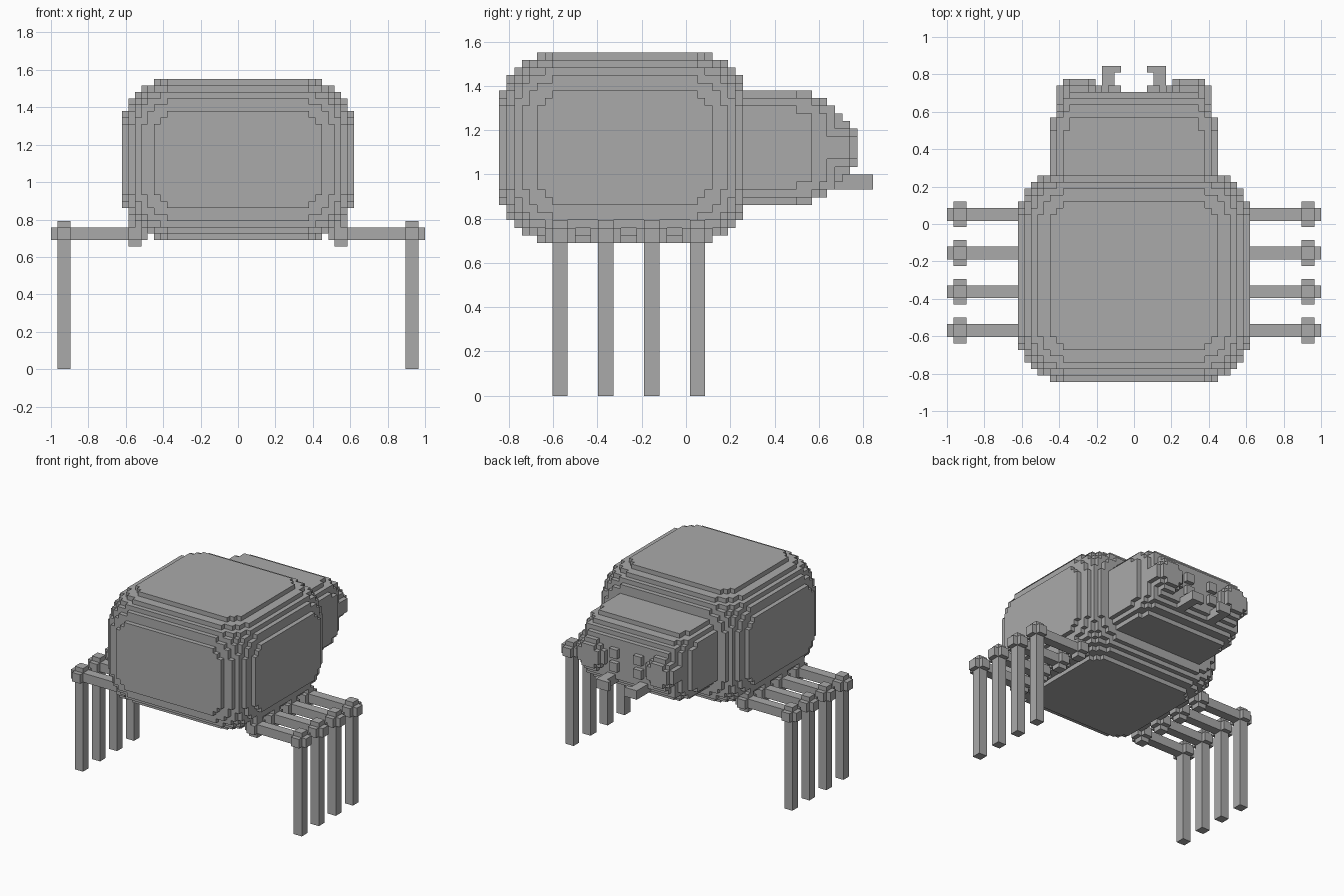
import bpy, bmesh, math
from mathutils import Vector

V = 2 / 58  # size of one block

if "Cube" in bpy.data.objects:
    bpy.data.objects.remove(bpy.data.objects["Cube"], do_unlink=True)

grey = bpy.data.materials.new("plain_grey")
grey.use_nodes = True
colour = (0.4, 0.4, 0.4, 1)
grey.diffuse_color = colour
grey.node_tree.nodes["Principled BSDF"].inputs["Base Color"].default_value = colour


def box(lo, hi):
    """Set of block indices that fill a box; y is offset by half a block."""
    xs, ys, zs = [range(round(a + h), round(b + h))
                  for a, b, h in zip(lo, hi, (0, 0.5, 0))]
    return {(x, y, z) for x in xs for y in ys for z in zs}


def rounded_box(lo, hi, radii):
    """Box of blocks whose edges and corners are stepped to an ellipsoid."""
    def inside(cell):
        total = 0
        for i, h in enumerate((0.5, 0, 0.5)):
            c = cell[i] + h
            core = max(lo[i] + radii[i] - c, c - hi[i] + radii[i], 0)
            total += (core / radii[i]) ** 2
        return total <= 1
    return {c for c in box(lo, hi) if inside(c)}


def cross(centre):
    """Small ball joint made of three crossing bars."""
    cells = set()
    for axis in range(3):
        half = [2 if i == axis else 1 for i in range(3)]
        cells |= box([c - h for c, h in zip(centre, half)],
                     [c + h for c, h in zip(centre, half)])
    return cells


def mirror(cells):
    return {(-1 - x, y, z) for x, y, z in cells}


def build(name, cells):
    """Make an object from the exposed sides of the blocks."""
    bm = bmesh.new()
    verts = {}

    def vert(p):
        if p not in verts:
            verts[p] = bm.verts.new(Vector((p[0], p[1] - 0.5, p[2])) * V)
        return verts[p]

    for cell in cells:
        for axis in range(3):
            for side in (0, 1):
                near = list(cell)
                near[axis] += 2 * side - 1
                if tuple(near) in cells:
                    continue
                u, w = (axis + 1) % 3, (axis + 2) % 3
                corners = []
                for du, dw in ((0, 0), (1, 0), (1, 1), (0, 1)):
                    p = list(cell)
                    p[axis] += side
                    p[u] += du
                    p[w] += dw
                    corners.append(vert(tuple(p)))
                bm.faces.new(corners if side else corners[::-1])
    bmesh.ops.dissolve_limit(bm, angle_limit=math.radians(1),
                             verts=bm.verts[:], edges=bm.edges[:])
    mesh = bpy.data.meshes.new(name)
    bm.to_mesh(mesh)
    bm.free()
    mesh.materials.append(grey)
    obj = bpy.data.objects.new(name, mesh)
    bpy.context.collection.objects.link(obj)


def build_pair(name, cells):
    build("left_" + name, cells)
    build("right_" + name, mirror(cells))


# abdomen and head
build("abdomen", rounded_box((-18, -24.5, 20), (18, 8.5, 45), (8, 8, 8)))
build("head", rounded_box((-13, 0.5, 25), (13, 20.5, 40), (4, 8, 4)))

# four pairs of legs: bar, upright and two ball joints
for n in range(4):
    y = 1.5 - 6 * n
    bar = box((16, y - 1, 20), (27, y + 1, 22))
    upright = box((26, y - 1, 0), (28, y + 1, 22))
    build_pair(f"leg_{n + 1}",
               bar | upright | cross((16, y, 21)) | cross((27, y, 21)))

# big round eyes with a smaller cap
big_eye = set()
for a, b in ((3.5, 1.5), (2.5, 2.5), (1.5, 3.5)):
    big_eye |= box((8.5 - a, 18.5, 32.5 - b), (8.5 + a, 21.5, 32.5 + b))
for a, b in ((2.5, 1.5), (1.5, 2.5)):
    big_eye |= box((8.5 - a, 21.5, 32.5 - b), (8.5 + a, 22.5, 32.5 + b))
build_pair("big_eye", big_eye)

# small eyes
for name, z in (("upper", 33), ("lower", 30)):
    build_pair(name + "_small_eye", box((2, 20.5, z), (4, 21.5, z + 2)))

# fangs with inward tips
build_pair("fang", box((3, 17.5, 27), (5, 24.5, 29))
           | box((2, 23.5, 27), (3, 24.5, 29)))
